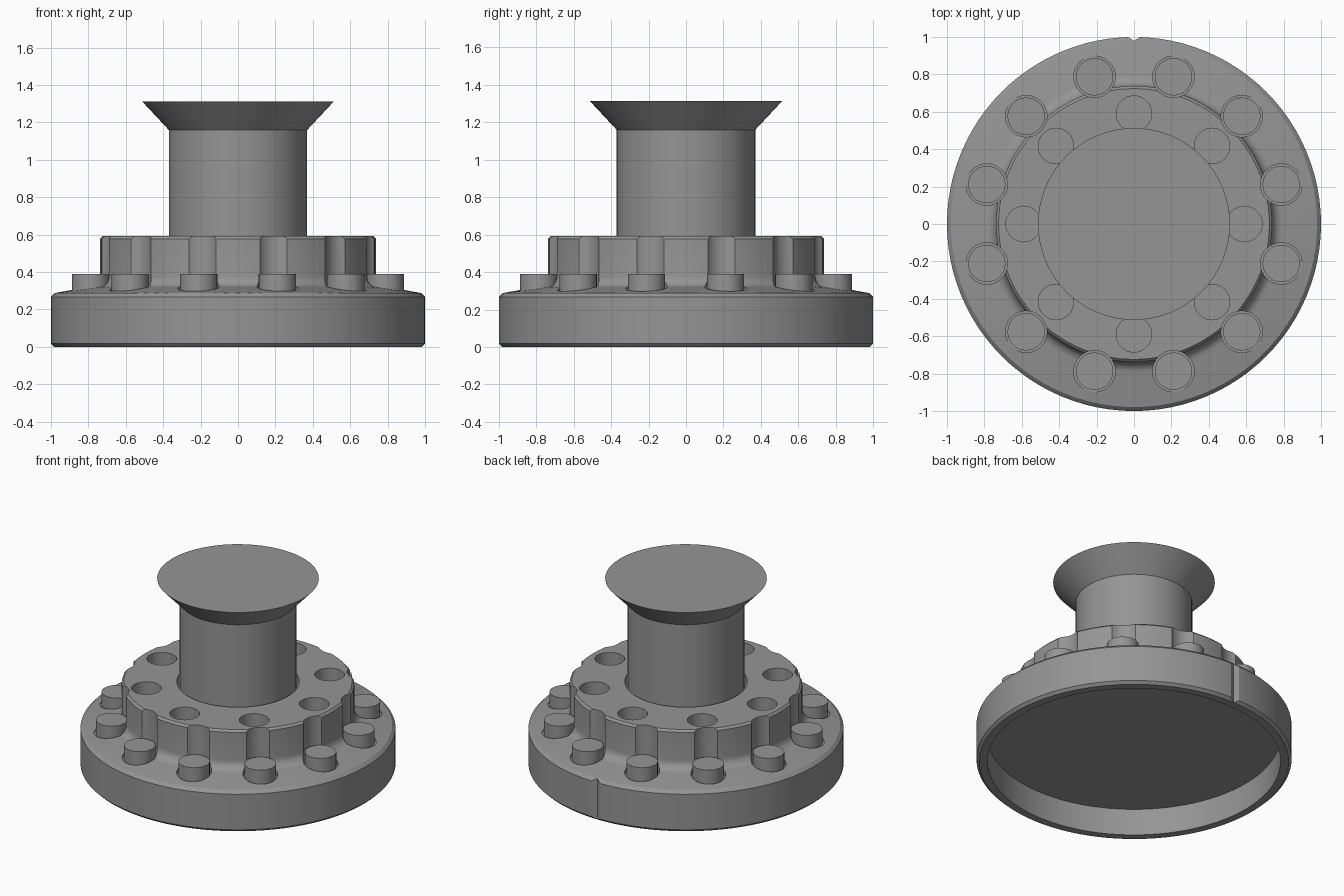
import bpy, bmesh, math
from mathutils import Matrix

if "Cube" in bpy.data.objects:
    bpy.data.objects.remove(bpy.data.objects["Cube"])

grey = bpy.data.materials.new("dark_grey")
grey.diffuse_color = (0.3, 0.3, 0.3, 1)
grey.use_nodes = True
grey.node_tree.nodes["Principled BSDF"].inputs["Base Color"].default_value = grey.diffuse_color


def make_object(name, bm):
    bmesh.ops.recalc_face_normals(bm, faces=bm.faces[:])
    mesh = bpy.data.meshes.new(name)
    bm.to_mesh(mesh)
    bm.free()
    mesh.materials.append(grey)
    ob = bpy.data.objects.new(name, mesh)
    bpy.context.collection.objects.link(ob)
    return ob


def lathe(name, profile, segs):
    """Revolve an (r, z) profile whose ends lie on the axis."""
    bm = bmesh.new()
    verts = [bm.verts.new((r, 0, z)) for r, z in profile]
    edges = [bm.edges.new(p) for p in zip(verts, verts[1:])]
    bmesh.ops.spin(bm, geom=verts + edges, cent=(0, 0, 0), axis=(0, 0, 1),
                   angle=math.tau, steps=segs, use_merge=True)
    bmesh.ops.remove_doubles(bm, verts=bm.verts[:], dist=1e-5)
    return make_object(name, bm)


def add_cylinder(bm, x, y, r, z0, z1, segs=32):
    bmesh.ops.create_cone(bm, cap_ends=True, segments=segs, radius1=r,
                          radius2=r, depth=z1 - z0,
                          matrix=Matrix.Translation((x, y, (z0 + z1) / 2)))


def ring(radius, count, start):
    for i in range(count):
        a = start + math.tau * i / count
        yield radius * math.cos(a), radius * math.sin(a)


def smooth(ob):
    bpy.ops.object.select_all(action='DESELECT')
    ob.select_set(True)
    bpy.context.view_layer.objects.active = ob
    bpy.ops.object.shade_smooth_by_angle(angle=math.radians(25))


# Flanged hub: recessed underside, chamfered rim, sloped top, fillet, raised hub, centre bore
fillet = [(0.80 - 0.062 * math.sin(t), 0.382 - 0.062 * math.cos(t))
          for t in [math.pi / 2 * i / 6 for i in range(7)]]
profile = [(0, 0.187), (0.93, 0.187), (0.93, 0), (0.982, 0), (1, 0.018),
           (1, 0.267), (0.979, 0.288)] + fillet + [
           (0.738, 0.578), (0.724, 0.592), (0.388, 0.592), (0.388, 0.30), (0, 0.30)]
hub = lathe("flanged_hub", profile, 96)

# Cutters: bolt pockets that scallop the hub, holes in the hub top, rim notch
bm = bmesh.new()
for x, y in ring(0.815, 12, math.radians(15)):
    add_cylinder(bm, x, y, 0.111, 0.29, 0.75)
for x, y in ring(0.59, 8, 0):
    add_cylinder(bm, x, y, 0.095, 0.39, 0.75)
add_cylinder(bm, 0, 1.02, 0.04, -0.1, 0.5, segs=6)
cutter = make_object("hub_cutter", bm)
cutter.hide_render = True

mod = hub.modifiers.new("cuts", 'BOOLEAN')
mod.operation = 'DIFFERENCE'
mod.solver = 'EXACT'
mod.object = cutter
bpy.context.view_layer.objects.active = hub
bpy.ops.object.modifier_apply(modifier=mod.name)
bpy.data.objects.remove(cutter)
smooth(hub)

# Bolt heads standing in the pockets
bm = bmesh.new()
for x, y in ring(0.815, 12, math.radians(15)):
    add_cylinder(bm, x, y, 0.1, 0.28, 0.39)
smooth(make_object("bolt_heads", bm))

# Central stem with flared, closed top
smooth(lathe("flared_stem", [(0, 0.29), (0.37, 0.29), (0.37, 1.16),
                             (0.513, 1.313), (0, 1.313)], 64))
